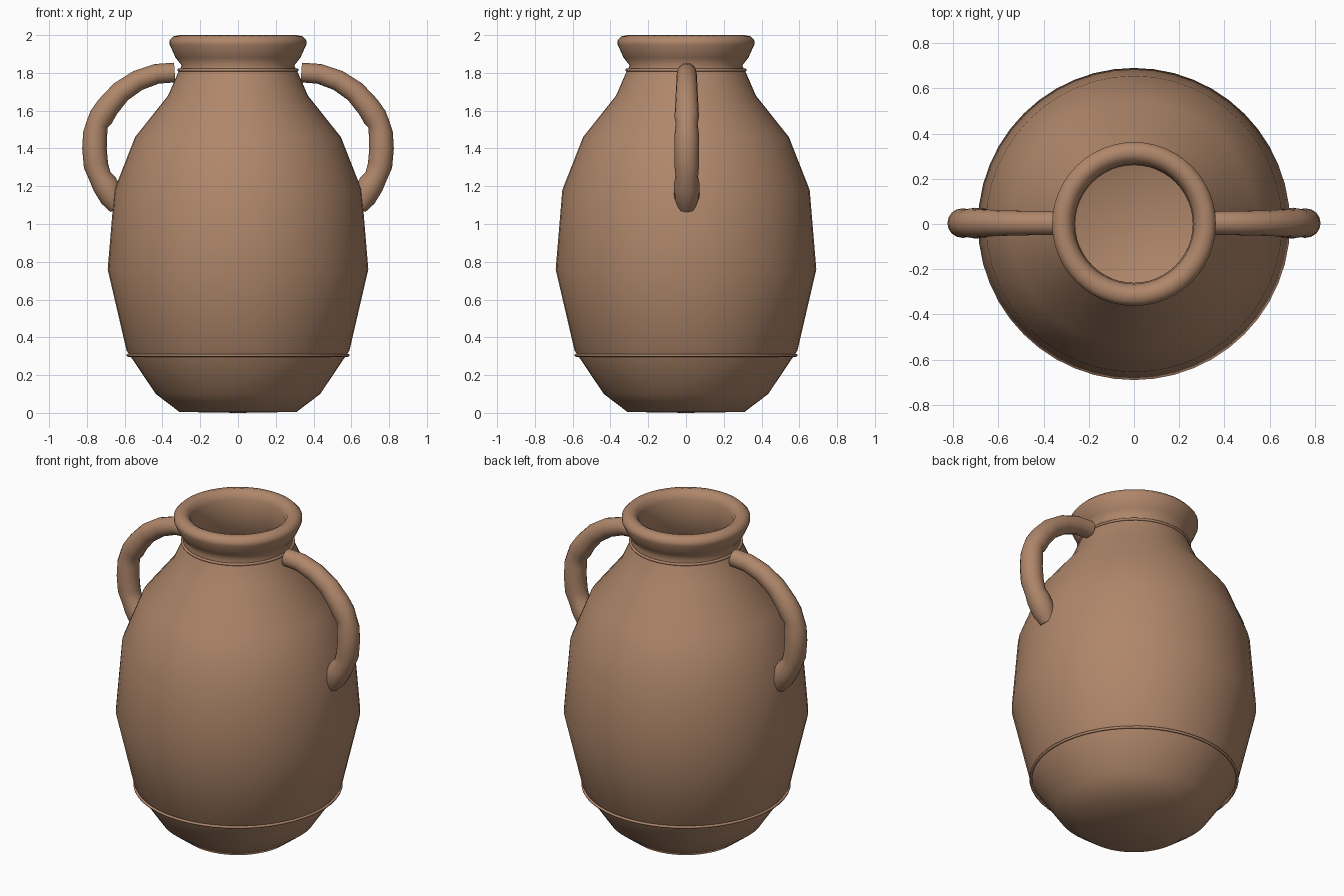
import bpy
import bmesh
import math
from mathutils import Matrix, Vector

cube = bpy.data.objects.get("Cube")
if cube:
    bpy.data.objects.remove(cube, do_unlink=True)

CLAY = (0.43, 0.24, 0.145, 1.0)
clay = bpy.data.materials.new("fired clay")
clay.use_nodes = True
clay.diffuse_color = CLAY
shader = next(n for n in clay.node_tree.nodes if n.type == "BSDF_PRINCIPLED")
shader.inputs["Base Color"].default_value = CLAY
shader.inputs["Roughness"].default_value = 0.8


def add_object(name, bm):
    """Turn a bmesh into a smooth clay object."""
    bmesh.ops.remove_doubles(bm, verts=bm.verts, dist=0.0005)
    bmesh.ops.recalc_face_normals(bm, faces=bm.faces)
    for face in bm.faces:
        face.smooth = True
    mesh = bpy.data.meshes.new(name)
    bm.to_mesh(mesh)
    bm.free()
    mesh.materials.append(clay)
    obj = bpy.data.objects.new(name, mesh)
    bpy.context.collection.objects.link(obj)
    return obj


def lathe(name, profile, steps=48, closed=False):
    """Spin a (radius, height) profile around the vertical axis."""
    bm = bmesh.new()
    verts = [bm.verts.new((r, 0, z)) for r, z in profile]
    edges = [bm.edges.new(pair) for pair in zip(verts, verts[1:])]
    if closed:
        edges.append(bm.edges.new((verts[-1], verts[0])))
    bmesh.ops.spin(bm, geom=verts + edges, axis=(0, 0, 1), cent=(0, 0, 0),
                   angle=math.tau, steps=steps, use_duplicate=False)
    return add_object(name, bm)


def ring(name, radius, height, thickness):
    """Thin raised band around the jar."""
    section = [(radius + thickness * math.cos(a), height + thickness * math.sin(a))
               for a in (math.tau * i / 8 for i in range(8))]
    return lathe(name, section, closed=True)


# Jar body: outside from foot to neck, over the lip, then down the inside
outside = [(0, 0), (0.31, 0.005), (0.435, 0.1), (0.59, 0.33), (0.69, 0.76),
           (0.655, 1.18), (0.545, 1.46), (0.37, 1.68), (0.318, 1.80)]
lip = [(0.298, 1.84), (0.33, 1.88), (0.362, 1.95), (0.362, 1.972),
       (0.342, 1.993), (0.31, 2.0), (0.282, 1.985), (0.265, 1.95)]
inside = [(0.26, 1.86), (0.27, 1.79), (0.32, 1.66), (0.49, 1.44), (0.60, 1.17),
          (0.635, 0.76), (0.54, 0.35), (0.40, 0.14), (0.28, 0.06), (0, 0.05)]
lathe("jar_body", outside + lip + inside)

# Raised bands
ring("lower_band", 0.583, 0.305, 0.008)
ring("shoulder_band", 0.373, 1.665, 0.007)
ring("neck_band", 0.314, 1.815, 0.008)

# Handle path: (x, z, tube radius), pinched where the coils join
HANDLE = [(0.335, 1.802, 0.052), (0.43, 1.795, 0.053), (0.53, 1.76, 0.055),
          (0.62, 1.70, 0.058), (0.69, 1.62, 0.062), (0.725, 1.565, 0.065),
          (0.745, 1.53, 0.058), (0.756, 1.48, 0.064), (0.76, 1.40, 0.065),
          (0.752, 1.31, 0.065), (0.73, 1.25, 0.060), (0.705, 1.21, 0.068),
          (0.665, 1.14, 0.066), (0.635, 1.085, 0.045)]


def handle(name, side, sides=16):
    """Sweep a round section along the handle path."""
    bm = bmesh.new()
    path = [Vector((x, 0.004, z)) for x, z, _ in HANDLE]
    loops = []
    for i, (point, (_, _, radius)) in enumerate(zip(path, HANDLE)):
        tangent = (path[min(i + 1, len(path) - 1)] - path[max(i - 1, 0)]).normalized()
        across = Vector((0, 1, 0))
        normal = tangent.cross(across)
        loops.append([bm.verts.new(point + radius * (math.cos(a) * across + math.sin(a) * normal))
                      for a in (math.tau * k / sides for k in range(sides))])
    for low, high in zip(loops, loops[1:]):
        for k in range(sides):
            n = (k + 1) % sides
            bm.faces.new((low[k], low[n], high[n], high[k]))
    bm.faces.new(loops[0])
    bm.faces.new(loops[-1])
    bmesh.ops.transform(bm, matrix=Matrix.Diagonal((side, 1, 1, 1)), verts=bm.verts)
    obj = add_object(name, bm)
    # Keep the flat cut ends crisp
    bpy.ops.object.select_all(action="DESELECT")
    obj.select_set(True)
    bpy.context.view_layer.objects.active = obj
    bpy.ops.object.shade_smooth_by_angle(angle=math.radians(50))


handle("left_handle", 1)
handle("right_handle", -1)
